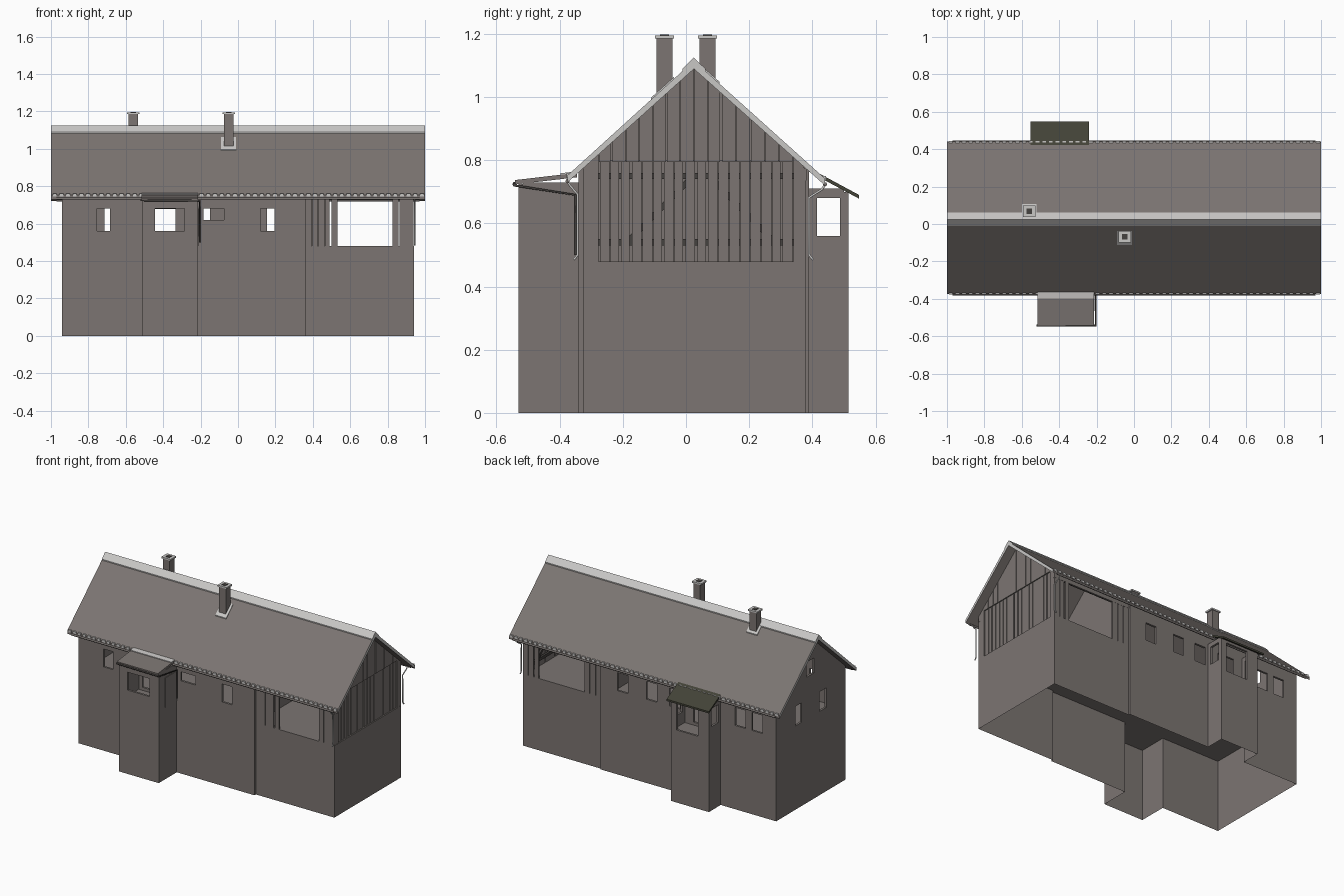
import bpy, bmesh, random
from mathutils import Vector

random.seed(4)
cube = bpy.data.objects.get("Cube")
if cube:
    bpy.data.objects.remove(cube, do_unlink=True)


def material(name, r, g, b):
    m = bpy.data.materials.new(name)
    m.use_nodes = True
    m.diffuse_color = (r, g, b, 1)
    m.node_tree.nodes["Principled BSDF"].inputs["Base Color"].default_value = (r, g, b, 1)
    return m


GREY = material("warm grey", 0.20, 0.178, 0.168)
LIGHT = material("pale metal", 0.58, 0.57, 0.56)
OLIVE = material("dark olive", 0.055, 0.055, 0.038)
DARK = material("dark timber", 0.06, 0.054, 0.05)

# Main levels and the roof section
FLOOR, RIDGE_Y, RIDGE_Z = 0.48, 0.025, 1.115
EAVES = {-1: (-0.375, 0.752), 1: (0.44, 0.742)}


def roof_z(y):
    ey, ez = EAVES[-1 if y < RIDGE_Y else 1]
    return RIDGE_Z + (ez - RIDGE_Z) * (y - RIDGE_Y) / (ey - RIDGE_Y)


def finish(name, bm, *mats):
    bmesh.ops.recalc_face_normals(bm, faces=bm.faces)
    mesh = bpy.data.meshes.new(name)
    bm.to_mesh(mesh)
    bm.free()
    ob = bpy.data.objects.new(name, mesh)
    bpy.context.collection.objects.link(ob)
    for m in mats:
        mesh.materials.append(m)
    return ob


def prism(bm, axis, profile, a, b):
    """Extrude a 2D profile from a to b along x (profile y,z) or y (profile x,z)."""
    def point(t, p):
        return (t, p[0], p[1]) if axis == "x" else (p[0], t, p[1])
    low = [bm.verts.new(point(a, p)) for p in profile]
    high = [bm.verts.new(point(b, p)) for p in profile]
    n = len(profile)
    faces = [bm.faces.new(low), bm.faces.new(high[::-1])]
    for i in range(n):
        j = (i + 1) % n
        faces.append(bm.faces.new((low[i], high[i], high[j], low[j])))
    return faces


def box(bm, x0, x1, y0, y1, z0, z1):
    return prism(bm, "x", [(y0, z0), (y1, z0), (y1, z1), (y0, z1)], x0, x1)


def block(name, mat, *dims):
    bm = bmesh.new()
    box(bm, *dims)
    return finish(name, bm, mat)


def wall(name, axis, pos, u0, u1, top, holes=(), gable=False, thick=0.014):
    """Upright wall with rectangular openings (u0, u1, z0, z1)."""
    bm = bmesh.new()
    us = sorted({u0, u1, *(h[0] for h in holes), *(h[1] for h in holes)})
    zs = sorted({FLOOR, top, *(h[2] for h in holes), *(h[3] for h in holes)})
    for ua, ub in zip(us, us[1:]):
        for za, zb in zip(zs, zs[1:]):
            u, z = (ua + ub) / 2, (za + zb) / 2
            if any(h[0] < u < h[1] and h[2] < z < h[3] for h in holes):
                continue
            corners = ((ua, za), (ub, za), (ub, zb), (ua, zb))
            bm.faces.new([bm.verts.new((pos, c, d) if axis == "x" else (c, pos, d)) for c, d in corners])
    bmesh.ops.remove_doubles(bm, verts=bm.verts, dist=0.0001)
    if gable:
        for ey, ez in EAVES.values():
            normal = Vector((0, RIDGE_Z - ez, abs(ey - RIDGE_Y)))
            normal.y *= 1 if ey > RIDGE_Y else -1
            bmesh.ops.bisect_plane(bm, geom=bm.verts[:] + bm.edges[:] + bm.faces[:],
                                   plane_co=(0, RIDGE_Y, RIDGE_Z - 0.02), plane_no=normal, clear_outer=True)
    ob = finish(name, bm, GREY)
    mod = ob.modifiers.new("thickness", "SOLIDIFY")
    mod.thickness, mod.offset = thick, 0


def rod(name, mat, radius, points):
    curve = bpy.data.curves.new(name, "CURVE")
    curve.dimensions, curve.bevel_depth, curve.bevel_resolution = "3D", radius, 1
    spline = curve.splines.new("POLY")
    spline.points.add(len(points) - 1)
    for p, co in zip(spline.points, points):
        p.co = (*co, 1)
    curve.use_fill_caps = True
    curve.materials.append(mat)
    ob = bpy.data.objects.new(name, curve)
    bpy.context.collection.objects.link(ob)


# Hollow foundation following the plan, open below and closed by the floor
half_front = [(-0.94, -0.34), (-0.51, -0.34), (-0.51, -0.53), (-0.215, -0.53), (-0.215, -0.34),
              (0.36, -0.34), (0.36, -0.325), (0.94, -0.325)]
half_back = [(0.94, 0.38), (0.36, 0.38), (0.36, 0.39), (-0.25, 0.39), (-0.25, 0.515),
             (-0.53, 0.515), (-0.53, 0.39), (-0.94, 0.39)]
bm = bmesh.new()
floor = bm.faces.new([bm.verts.new((x, y, FLOOR)) for x, y in half_front + half_back])
ring = bmesh.ops.extrude_edge_only(bm, edges=floor.edges[:])
bmesh.ops.translate(bm, verts=[g for g in ring["geom"] if isinstance(g, bmesh.types.BMVert)], vec=(0, 0, -FLOOR))
finish("foundation", bm, GREY)

# House walls with window openings
LO, HI = 0.56, 0.68
wall("house_front_wall", "y", -0.333, -0.94, 0.36, 0.78,
     [(-0.755, -0.685, LO, HI), (-0.47, -0.335, 0.5, HI), (-0.185, -0.075, 0.62, HI), (0.12, 0.195, LO, HI)])
wall("house_back_wall", "y", 0.383, -0.94, 0.36, 0.77,
     [(x, x + 0.08, LO, HI) for x in (-0.84, -0.715, -0.23, -0.06, 0.155)] + [(-0.45, -0.33, 0.5, HI)])
wall("house_gable", "x", -0.933, -0.326, 0.376, 1.12,
     [(0.12, 0.185, LO, 0.69), (-0.14, -0.07, LO, 0.69), (-0.01, 0.07, 0.84, 0.94)], gable=True)
wall("inner_gable", "x", 0.353, -0.326, 0.376, 1.12, gable=True)

# Porches
wall("front_porch_front", "y", -0.523, -0.51, -0.215, 0.725, [(-0.445, -0.285, LO, HI)])
for side, x in (("right", -0.503), ("left", -0.222)):
    wall("front_porch_" + side, "x", x, -0.516, -0.34, 0.73)
block("front_porch_door", GREY, -0.217, -0.211, -0.465, -0.345, FLOOR, 0.68)
wall("back_porch_front", "y", 0.508, -0.53, -0.25, 0.7, [(-0.45, -0.29, 0.485, 0.68)])
for side, x in (("right", -0.523), ("left", -0.257)):
    wall("back_porch_" + side, "x", x, 0.39, 0.501, 0.71, [(0.415, 0.488, LO, HI)])


def sheet(name, mat, x0, x1, ya, za, yb, zb, t):
    bm = bmesh.new()
    prism(bm, "x", [(ya, za), (yb, zb), (yb, zb - t), (ya, za - t)], x0, x1)
    finish(name, bm, mat)


sheet("front_porch_roof", GREY, -0.517, -0.213, -0.345, 0.76, -0.542, 0.737, 0.014)
sheet("front_porch_flashing", LIGHT, -0.517, -0.213, -0.36, 0.763, -0.398, 0.7585, 0.006)
sheet("back_porch_roof", OLIVE, -0.553, -0.24, 0.39, 0.775, 0.548, 0.69, 0.012)

# Barn boarding on the long sides, leaving wide openings
for name, y, spans in (("front", -0.32, ((0.36, 0.535), (0.825, 0.94))),
                       ("back", 0.375, ((0.36, 0.49), (0.825, 0.94)))):
    bm = bmesh.new()
    for a, b in spans:
        n = round((b - a) / 0.038)
        for i in range(n):
            w = (b - a) / n
            box(bm, a + i * w, a + (i + 1) * w - random.choice((0.002, 0.004, 0.01)), y - 0.005, y + 0.005, FLOOR, 0.77)
    box(bm, 0.36, 0.94, y - 0.006, y + 0.006, 0.735, 0.775)
    finish("barn_%s_boards" % name, bm, GREY)

# Barn gable boarding: tall side boards, set back doors, attic boards
bm = bmesh.new()


def gable_boards(y0, y1, width, x, z0, z1=None):
    n = round((y1 - y0) / width)
    for i in range(n):
        a = y0 + (y1 - y0) * i / n
        b = y0 + (y1 - y0) * (i + 1) / n - random.choice((0.002, 0.003, 0.007))
        tops = (z1, z1) if z1 else (roof_z(a) - 0.02, roof_z(b) - 0.02)
        prism(bm, "x", [(a, z0), (b, z0), (b, tops[1]), (a, tops[0])], x - 0.005, x + 0.005)


gable_boards(-0.325, -0.275, 0.05, 0.934, FLOOR)
gable_boards(0.34, 0.38, 0.04, 0.934, FLOOR)
gable_boards(-0.275, RIDGE_Y, 0.043, 0.934, 0.795)
gable_boards(RIDGE_Y, 0.34, 0.045, 0.934, 0.795)
gable_boards(-0.273, 0.032, 0.034, 0.927, FLOOR, 0.8)
gable_boards(0.036, 0.34, 0.034, 0.927, FLOOR, 0.8)
finish("barn_gable_boards", bm, GREY)

# Barn timber frame
bm = bmesh.new()
for y in (-0.295, 0.35):
    box(bm, 0.895, 0.915, y - 0.01, y + 0.01, FLOOR, 0.77)
    box(bm, 0.37, 0.915, y - 0.01, y + 0.01, 0.755, 0.775)
for z in (0.53, 0.74):
    box(bm, 0.9, 0.915, -0.295, 0.35, z, z + 0.02)
for a, b in ((-0.2, 0.0), (0.27, 0.07)):
    prism(bm, "x", [(a, 0.54), (a + 0.025, 0.54), (b + 0.025, 0.74), (b, 0.74)], 0.9, 0.912)
finish("barn_frame", bm, DARK)

# Main roof with pale verges, ridge caps and eave tile ends
for side, (ey, ez) in EAVES.items():
    name = "front" if side < 0 else "back"
    bm = bmesh.new()
    faces = prism(bm, "x", [(RIDGE_Y, RIDGE_Z), (ey, ez), (ey, ez - 0.022), (RIDGE_Y, RIDGE_Z - 0.026)], -1, 1)
    for f in faces[:2]:
        f.material_index = 1
    finish(name + "_roof", bm, GREY, LIGHT)
    bm = bmesh.new()
    y = RIDGE_Y + side * 0.036
    prism(bm, "x", [(RIDGE_Y, RIDGE_Z + 0.01), (y, roof_z(y) + 0.007), (y, roof_z(y) - 0.002),
                    (RIDGE_Y, RIDGE_Z - 0.002)], -1, 1)
    finish(name + "_ridge_cap", bm, LIGHT)
    bm = bmesh.new()
    for i in range(56):
        x = -0.99 + i * 0.0357
        y0, y1 = sorted((ey - side * 0.006, ey + side * 0.003))
        box(bm, x, x + 0.02, y0, y1, ez - 0.008, ez + 0.008)
    finish(name + "_eave_tile_ends", bm, LIGHT)
    # Gutter and downpipe
    rod(name + "_gutter", GREY, 0.007, [(-0.97, ey, ez - 0.018), (0.97, ey, ez - 0.018)])
    wy = -0.343 if side < 0 else 0.39
    rod(name + "_downpipe", LIGHT, 0.004, [(0.945, ey, ez - 0.02), (0.945, ey - side * 0.01, ez - 0.035),
                                           (0.945, wy, ez - 0.06), (0.945, wy, 0.5), (0.945, wy + side * 0.012, 0.485)])
rod("porch_gutter", DARK, 0.006, [(-0.52, -0.543, 0.725), (-0.2, -0.543, 0.722)])
rod("porch_downpipe", DARK, 0.004, [(-0.205, -0.543, 0.72), (-0.205, -0.35, 0.69), (-0.205, -0.35, 0.5)])

# Chimneys with caps, flues and flashing
for name, x, y in (("front", -0.05, -0.068), ("back", -0.56, 0.068)):
    block(name + "_chimney", GREY, x - 0.025, x + 0.025, y - 0.025, y + 0.025, 0.98, 1.185)
    block(name + "_chimney_cap", LIGHT, x - 0.034, x + 0.034, y - 0.03, y + 0.03, 1.185, 1.195)
    block(name + "_chimney_flue", DARK, x - 0.014, x + 0.014, y - 0.014, y + 0.014, 1.19, 1.198)
    ya, yb = (y - 0.043, y + 0.03) if y < 0 else (y + 0.038, y - 0.03)
    sheet(name + "_chimney_flashing", LIGHT, x - 0.04, x + 0.04, ya, roof_z(ya) + 0.006, yb, roof_z(yb) + 0.006, 0.008)
